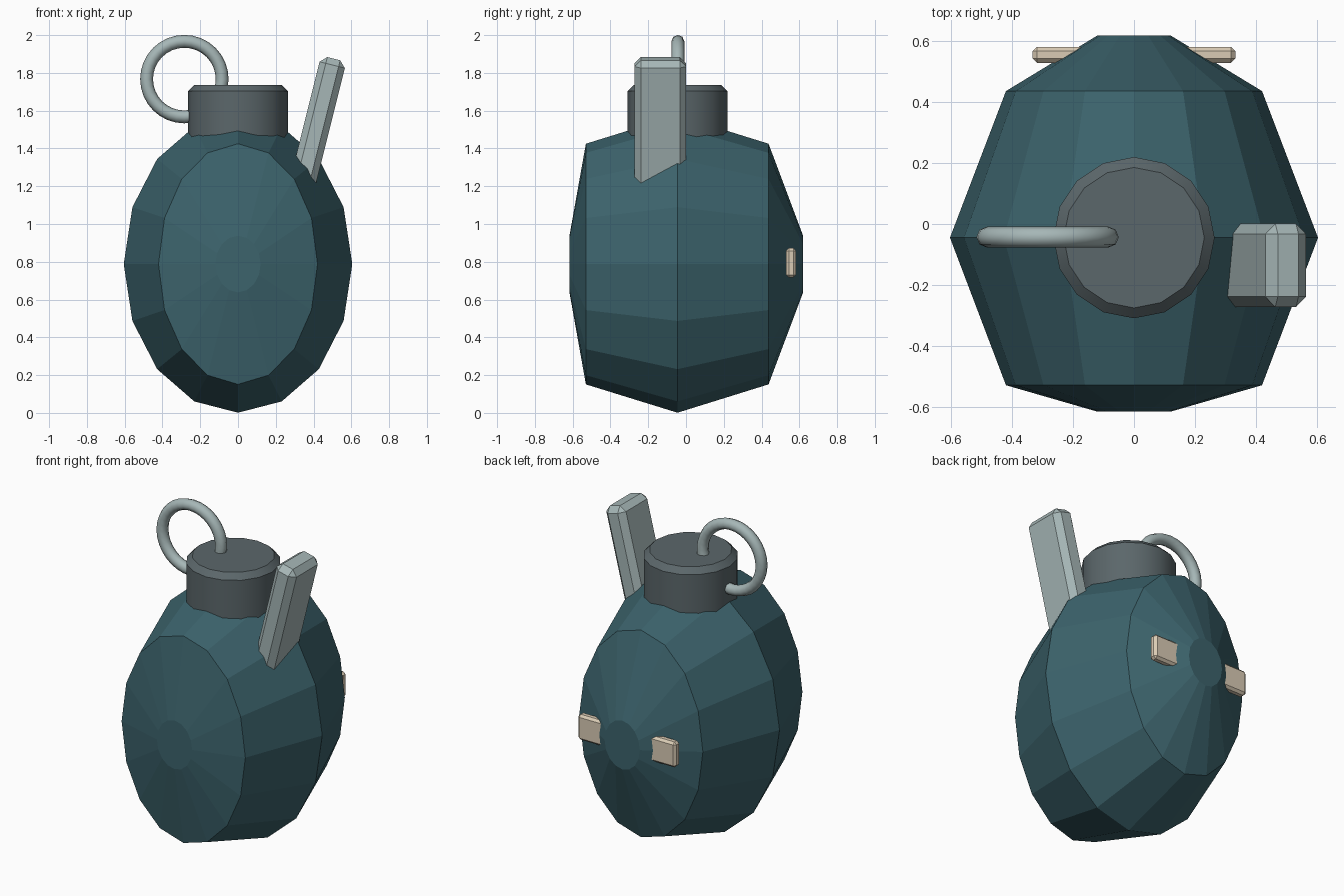
import bpy
import bmesh
from math import sin, cos, pi, radians

if "Cube" in bpy.data.objects:
    bpy.data.objects.remove(bpy.data.objects["Cube"])

AXIS_Y = -0.045


def material(name, rgb):
    m = bpy.data.materials.new(name)
    m.diffuse_color = (*rgb, 1)
    m.use_nodes = True
    m.node_tree.nodes["Principled BSDF"].inputs["Base Color"].default_value = m.diffuse_color
    return m


TEAL = material("teal", (0.045, 0.125, 0.15))
DARK = material("dark_metal", (0.105, 0.135, 0.145))
STEEL = material("steel", (0.38, 0.47, 0.47))
CREAM = material("cream", (0.70, 0.60, 0.46))


def loft(name, rings, mat):
    """Skin a list of vertex rings and close both ends."""
    bm = bmesh.new()
    loops = [[bm.verts.new(p) for p in ring] for ring in rings]
    n = len(loops[0])
    for a, b in zip(loops, loops[1:]):
        for i in range(n):
            j = (i + 1) % n
            bm.faces.new((a[i], a[j], b[j], b[i]))
    bm.faces.new(loops[0])
    bm.faces.new(loops[-1])
    bmesh.ops.recalc_face_normals(bm, faces=bm.faces)
    me = bpy.data.meshes.new(name)
    bm.to_mesh(me)
    bm.free()
    me.materials.append(mat)
    ob = bpy.data.objects.new(name, me)
    bpy.context.collection.objects.link(ob)
    return ob


def block(name, loc, size, bevel, mat, tilt=0):
    """Chamfered box, tilted about the y axis."""
    bpy.ops.mesh.primitive_cube_add(size=1, location=loc, rotation=(0, tilt, 0))
    ob = bpy.context.object
    ob.name = name
    ob.scale = size
    bpy.ops.object.transform_apply(location=False, rotation=False, scale=True)
    mod = ob.modifiers.new("chamfer", "BEVEL")
    mod.width = bevel
    mod.segments = 1
    ob.data.materials.append(mat)
    return ob


def smooth(ob):
    bpy.ops.object.select_all(action='DESELECT')
    ob.select_set(True)
    bpy.context.view_layer.objects.active = ob
    bpy.ops.object.shade_smooth_by_angle(angle=radians(30))


ANGLES = [2 * pi * i / 16 for i in range(16)]

# Faceted body: elliptical rings stacked from front to back (y, x radius, z radius)
BODY = [(-0.617, 0.12, 0.15), (-0.53, 0.421, 0.637), (AXIS_Y, 0.605, 0.787),
        (0.437, 0.421, 0.637), (0.62, 0.12, 0.15)]
loft("body", [[(rx * sin(a), y, 0.788 - rz * cos(a)) for a in ANGLES]
              for y, rx, rz in BODY], TEAL)

# Neck cap with chamfered rim (radius, z)
CAP = [(0.265, 1.42), (0.265, 1.703), (0.231, 1.737)]
cap = loft("neck_cap", [[(r * cos(a), AXIS_Y + r * sin(a), z) for a in ANGLES]
                        for r, z in CAP], DARK)
smooth(cap)

# Pull ring passing through the cap
bpy.ops.mesh.primitive_torus_add(location=(-0.284, AXIS_Y + 0.002, 1.767),
                                 rotation=(pi / 2, 0, 0),
                                 major_radius=0.2, minor_radius=0.034,
                                 major_segments=32, minor_segments=8)
ring = bpy.context.object
ring.name = "pull_ring"
ring.data.materials.append(STEEL)
bpy.ops.object.shade_smooth()

# Tilted lever sunk into the shoulder
block("lever", (0.410, -0.136, 1.487), (0.138, 0.274, 0.80), 0.034, STEEL, radians(14))

# Crossbar running through the back, leaving a tab showing on each side
block("back_bar", (0, 0.556, 0.794), (0.666, 0.052, 0.156), 0.014, CREAM)
